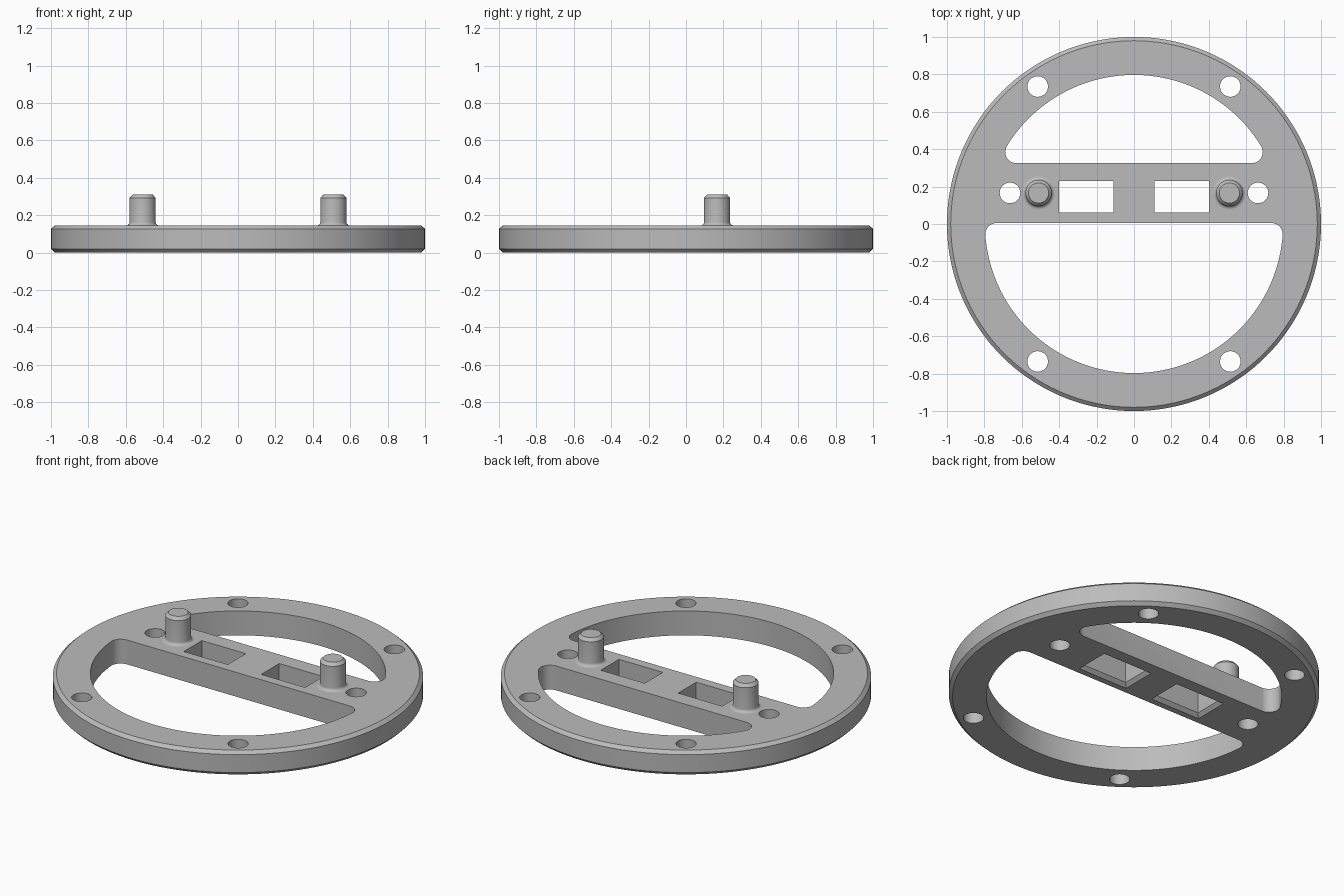
import bpy, bmesh
from math import sin, cos, pi, sqrt, atan2, radians

if "Cube" in bpy.data.objects:
    bpy.data.objects.remove(bpy.data.objects["Cube"])

TOP = 0.145          # plate thickness
BAR_Y = 0.166        # centre line of the crossbar features

grey = bpy.data.materials.new("plain grey")
grey.use_nodes = True
grey.diffuse_color = (0.5, 0.5, 0.5, 1)
grey.node_tree.nodes["Principled BSDF"].inputs["Base Color"].default_value = (0.5, 0.5, 0.5, 1)


def arc(cx, cy, r, a0, a1, n):
    return [(cx + r * cos(a0 + (a1 - a0) * i / n), cy + r * sin(a0 + (a1 - a0) * i / n))
            for i in range(n + 1)]


def circle(cx, cy, r, n=48):
    return arc(cx, cy, r, 0, 2 * pi, n)[:-1]


def rect(cx, cy, w, h):
    return [(cx + sx * w / 2, cy + sy * h / 2) for sx, sy in ((-1, -1), (1, -1), (1, 1), (-1, 1))]


def segment(r, y0, side, f):
    """Circle segment beyond the line y0, with both corners rounded by f."""
    yc = side * y0 + f
    xc = sqrt((r - f) ** 2 - yc ** 2)
    a = atan2(yc, xc)
    pts = (arc(xc, yc, f, -pi / 2, a, 12) + arc(0, 0, r, a, pi - a, 80)[1:-1]
           + arc(-xc, yc, f, pi - a, 1.5 * pi, 12))
    return pts if side > 0 else [(-x, -y) for x, y in pts]


def loft(bm, layers, bottom=True):
    """Skin a stack of (loop, z) outlines and cap the ends."""
    rings = [[bm.verts.new((x, y, z)) for x, y in loop] for loop, z in layers]
    for lo, hi in zip(rings, rings[1:]):
        n = len(lo)
        for i in range(n):
            j = (i + 1) % n
            bm.faces.new((lo[i], lo[j], hi[j], hi[i]))
    bm.faces.new(rings[-1])
    if bottom:
        bm.faces.new(rings[0][::-1])


def make(name, bm):
    mesh = bpy.data.meshes.new(name)
    bm.to_mesh(mesh)
    bm.free()
    mesh.materials.append(grey)
    ob = bpy.data.objects.new(name, mesh)
    bpy.context.collection.objects.link(ob)
    return ob


def smooth(ob):
    bpy.ops.object.select_all(action='DESELECT')
    ob.select_set(True)
    bpy.context.view_layer.objects.active = ob
    bpy.ops.object.shade_smooth_by_angle(angle=radians(25))


# Round plate with chamfered rims
bm = bmesh.new()
loft(bm, [(circle(0, 0, r, 144), z) for r, z in
          ((0.98, 0), (1, 0.02), (1, TOP - 0.018), (0.98, TOP))])
plate = make("round_plate", bm)

# Cutters: two large openings, six bolt holes, two flared slots
bm = bmesh.new()
outlines = [segment(0.797, 0.325, 1, 0.06), segment(0.797, 0.005, -1, 0.06)]
for s in (-1, 1):
    outlines += [circle(s * 0.515, 0.735, 0.055), circle(s * 0.515, -0.735, 0.055),
                 circle(s * 0.663, BAR_Y, 0.055)]
for loop in outlines:
    loft(bm, [(loop, -0.1), (loop, TOP + 0.1)])
for s in (-1, 1):
    layers = ((0.04, -0.02), (0, 0.02), (0, TOP + 0.1))
    loft(bm, [(rect(s * 0.255, 0.146, 0.29 + 2 * g, 0.17 + 2 * g), z) for g, z in layers])
cutter = make("opening_cutter", bm)
cutter.hide_render = True

cut = plate.modifiers.new("openings", 'BOOLEAN')
cut.operation = 'DIFFERENCE'
cut.solver = 'EXACT'
cut.object = cutter
bpy.context.view_layer.objects.active = plate
bpy.ops.object.modifier_apply(modifier=cut.name)
bpy.data.objects.remove(cutter)
smooth(plate)

# Two pegs with a filleted foot and chamfered tip
foot = [(0.088 - 0.018 * sin(t), TOP + 0.018 * (1 - cos(t)))
        for t in (pi / 2 * i / 5 for i in range(6))]
for side, s in (("left", 1), ("right", -1)):
    bm = bmesh.new()
    loft(bm, [(circle(s * 0.51, BAR_Y, r), z) for r, z in
              foot + [(0.07, 0.292), (0.054, 0.31)]], bottom=False)
    smooth(make(side + "_peg", bm))
